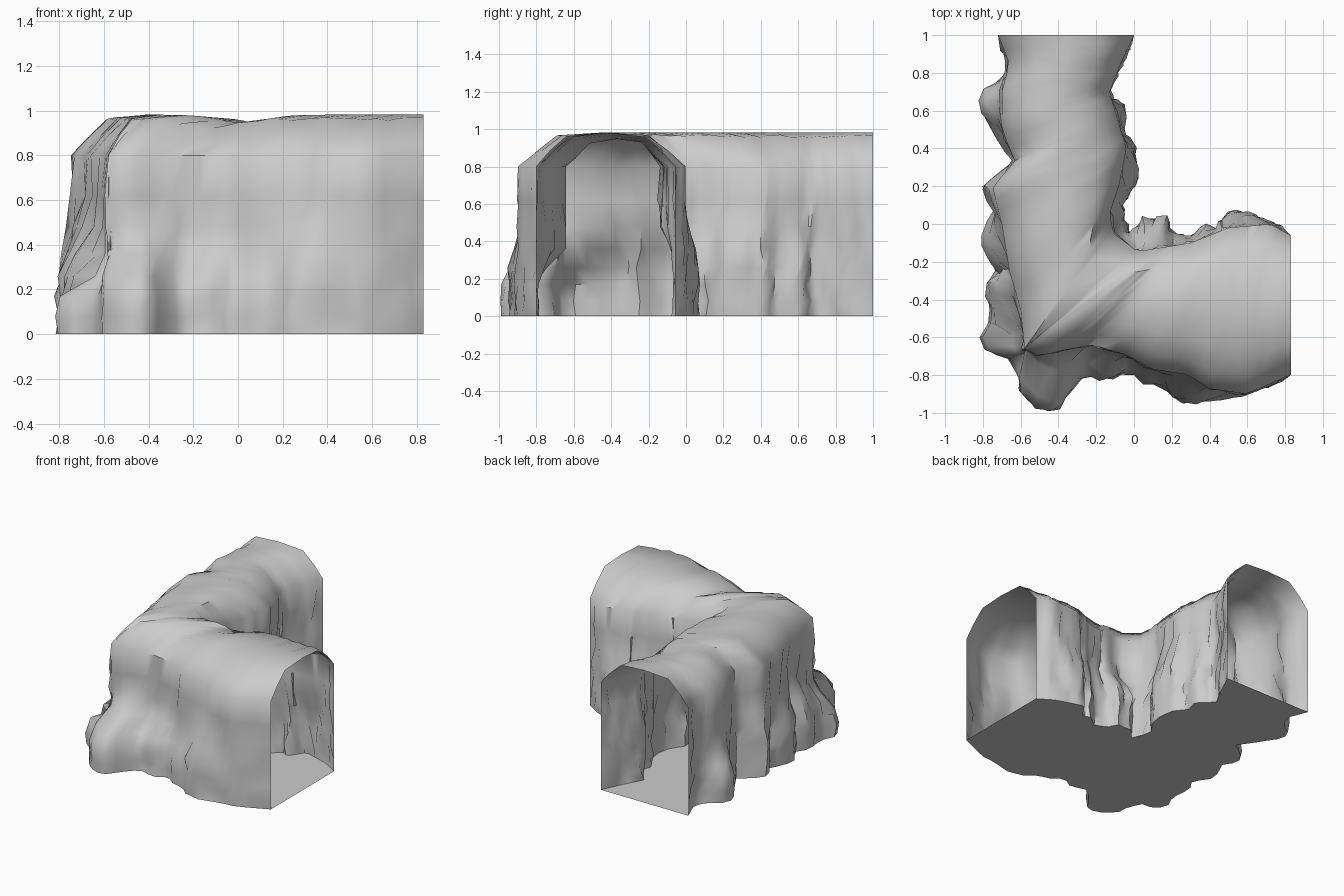
import bpy, bmesh, math, random
from mathutils import Vector

if "Cube" in bpy.data.objects:
    bpy.data.objects.remove(bpy.data.objects["Cube"])

random.seed(4)
N = 30  # stations per arm

# Foot outlines of the walls: x, y, height of the rock bulge there
OUT_A = [(-.72, 1, .3), (-.66, .85, .3), (-.70, .76, .3), (-.81, .69, .3), (-.82, .61, .35),
         (-.77, .54, .3), (-.72, .46, .3), (-.63, .33, .4), (-.73, .27, .55), (-.80, .17, .6),
         (-.73, .06, .5), (-.79, -.04, .5), (-.80, -.13, .45), (-.72, -.24, .45), (-.78, -.33, .45),
         (-.76, -.5, .35), (-.81, -.6, .25), (-.77, -.69, .25), (-.66, -.70, .3)]
OUT_B = [(-.66, -.70, .3), (-.61, -.80, .3), (-.61, -.88, .3), (-.54, -.96, .32), (-.42, -1, .36),
         (-.33, -.88, .36), (-.25, -.79, .3), (-.12, -.83, .36), (-.03, -.77, .3), (.05, -.84, .3),
         (.15, -.86, .3), (.21, -.92, .4), (.33, -.95, .5), (.5, -.91, .35), (.6, -.9, .3),
         (.72, -.85, .3), (.83, -.80, .3)]
IN_A = [(0, 1, .3), (-.07, .85, .3), (-.15, .7, .4), (-.04, .6, .4), (-.07, .5, .4), (0, .42, .5),
        (.02, .3, .5), (0, .2, .5), (-.07, .1, .45), (-.05, .02, .4), (-.02, -.05, .4)]
IN_B = [(-.02, -.05, .4), (.05, .03, .45), (.17, .03, .45), (.20, -.04, .4), (.29, -.08, .4),
        (.38, -.01, .45), (.43, -.04, .4), (.51, .08, .45), (.63, .04, .5), (.72, .01, .5),
        (.83, -.06, .4)]
# Shoulder outlines: position along the arm -> sideways coordinate
UP_OUT_A = [(-.66, -.58), (-.45, -.60), (-.25, -.66), (0, -.70), (.2, -.75), (.33, -.63),
            (.5, -.70), (.7, -.70), (.85, -.66), (1, -.72)]
UP_OUT_B = [(-.58, -.66), (-.5, -.70), (-.38, -.67), (-.22, -.64), (-.05, -.69), (.1, -.77),
            (.3, -.80), (.38, -.87), (.6, -.90), (.83, -.80)]
UP_IN_A = [(-.12, -.09), (.05, -.13), (.2, -.08), (.4, -.04), (.6, -.10), (.7, -.13),
           (.85, -.07), (1, 0)]
UP_IN_B = [(-.09, -.12), (.05, -.14), (.3, -.10), (.5, -.02), (.72, .0), (.83, -.06)]


def resample(pts, n):
    pts = [Vector(p) for p in pts]
    d = [0]
    for a, b in zip(pts, pts[1:]):
        d.append(d[-1] + (b - a).xy.length)
    res = []
    for i in range(n):
        t = d[-1] * i / (n - 1)
        k = max(j for j in range(len(pts) - 1) if d[j] <= t + 1e-9)
        res.append(pts[k].lerp(pts[k + 1], min(1, (t - d[k]) / (d[k + 1] - d[k]))))
    return res


def lookup(table, v):
    """Point on a shoulder outline, clamped to its ends."""
    v = min(max(v, table[0][0]), table[-1][0])
    for (a, p), (b, q) in zip(table, table[1:]):
        if v <= b:
            return v, p + (q - p) * (v - a) / (b - a)


def wall(foot, table, along_y, jitter):
    """One column of wall points from the floor to the shoulder."""
    along, side = lookup(table, foot.y if along_y else foot.x)
    top = Vector((side, along)) if along_y else Vector((along, side))
    col = []
    for z in (0, .08, .17, .26, .36, .48, .62, .80):
        s = min(1, max(0, (z - foot.z * .55) / (foot.z * .7)))
        s = s * s * (3 - 2 * s)
        p = foot.xy.lerp(top, s)
        j = jitter if 0 < z < .8 else 0
        col.append(Vector((p.x + random.uniform(-j, j), p.y + random.uniform(-j, j), z)))
    return col


# Match wall columns on both sides and bridge them with the roof
sections = []
for outer, inner, uo, ui, along_y in ((OUT_A, IN_A, UP_OUT_A, UP_IN_A, True),
                                      (OUT_B, IN_B, UP_OUT_B, UP_IN_B, False)):
    for i, (a, b) in enumerate(zip(resample(outer, N), resample(inner, N))):
        if not along_y and i == 0:
            continue
        end = (along_y and i == 0) or (not along_y and i == N - 1)
        j = 0 if end else .017
        left, right = wall(a, uo, along_y, j), wall(b, ui, along_y, j)
        l, r = left[-1], right[-1]
        mid = (l + r) / 2
        # the roof sags a little just past the bend
        sag = 0 if along_y else .035 * math.exp(-((mid.x - .02) / .15) ** 2)
        roof = []
        for t, z in ((.1, .885), (.23, .97), (.5, .982), (.77, .97), (.9, .885)):
            p = l.lerp(r, t)
            p.z = z - sag - random.uniform(0, .015) * (not end and t != .5)
            roof.append(p)
        sections.append(left + roof + right[::-1])


def sheet(name, rows):
    bm = bmesh.new()
    grid = [[bm.verts.new(p) for p in row] for row in rows]
    for r0, r1 in zip(grid, grid[1:]):
        for k in range(len(r0) - 1):
            bm.faces.new((r0[k], r1[k], r1[k + 1], r0[k + 1]))
    me = bpy.data.meshes.new(name)
    bm.to_mesh(me)
    bm.free()
    ob = bpy.data.objects.new(name, me)
    bpy.context.collection.objects.link(ob)
    bpy.context.view_layer.objects.active = ob
    ob.select_set(True)
    bpy.ops.object.shade_smooth_by_angle(angle=math.radians(50))
    ob.select_set(False)


# Rock shell of the bent tunnel, open at both ends
sheet("cave_tunnel_shell", sections)
# Flat floor between the wall feet
sheet("cave_floor", [(s[-1], s[0]) for s in sections])
